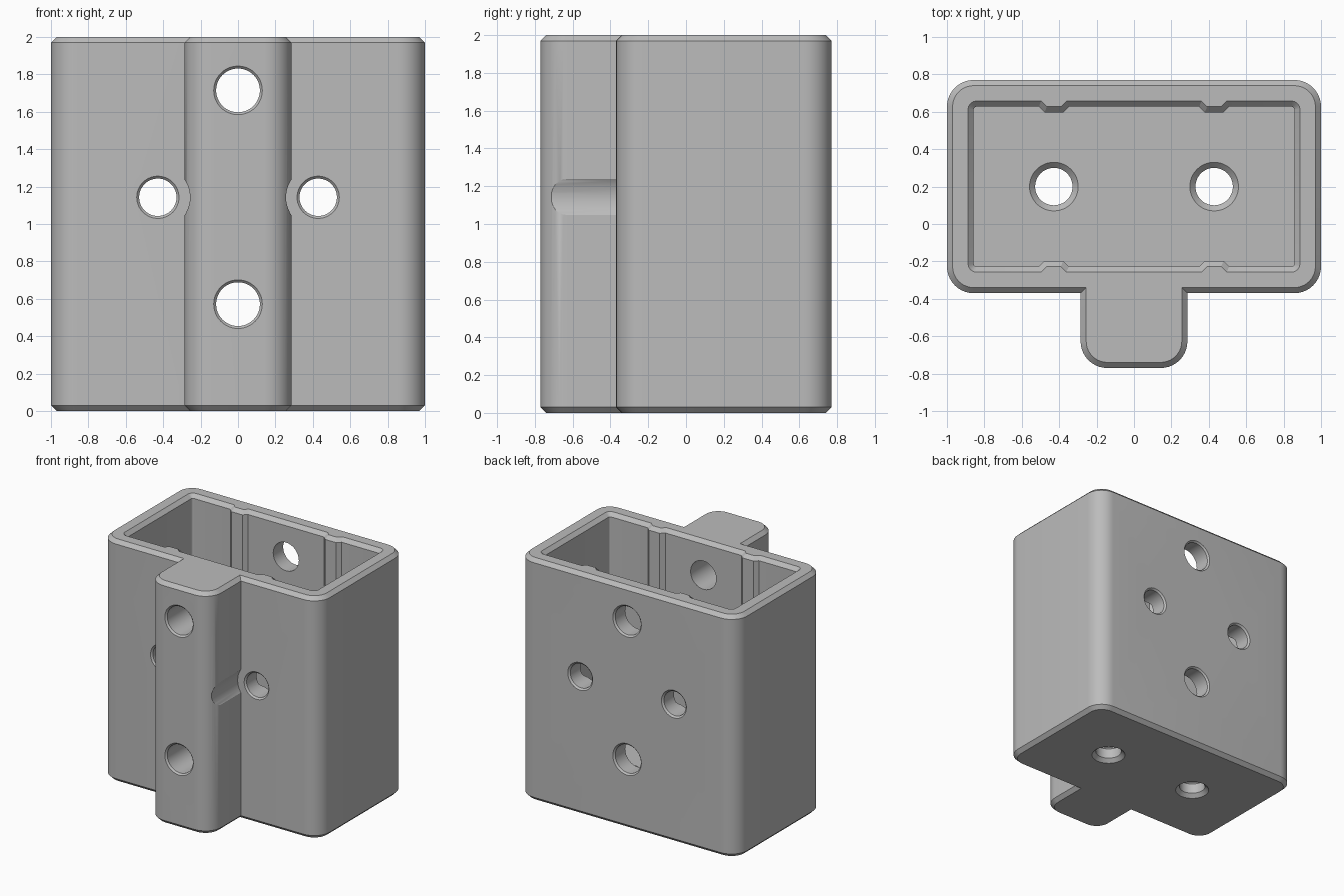
import bpy, bmesh, math
from mathutils import Vector

default = bpy.data.objects.get("Cube")
if default:
    bpy.data.objects.remove(default, do_unlink=True)

U = 1 / 7          # wall, floor and corner module
FRONT, BACK, TAB = -0.37, 0.77, -0.77
BEVEL = 0.03

grey = bpy.data.materials.new("plain grey")
grey.use_nodes = True
grey.diffuse_color = (0.5, 0.5, 0.5, 1)
grey.node_tree.nodes["Principled BSDF"].inputs["Base Color"].default_value = (0.5, 0.5, 0.5, 1)


def rounded(corners, steps=10):
    """Counter-clockwise outline from (x, y, radius) corners."""
    out = []
    for i, (x, y, r) in enumerate(corners):
        p = Vector((x, y))
        if r == 0:
            out.append(p)
            continue
        a = (Vector(corners[i - 1][:2]) - p).normalized()
        b = (Vector(corners[(i + 1) % len(corners)][:2]) - p).normalized()
        centre = p + (a + b) * r
        for k in range(steps + 1):
            t = math.pi / 2 * k / steps
            out.append(centre - b * r * math.cos(t) - a * r * math.sin(t))
    return out


def offset(points, d):
    """Move a counter-clockwise outline outward by d with mitred corners."""
    out = []
    for i, p in enumerate(points):
        e1 = (p - points[i - 1]).normalized()
        e2 = (points[(i + 1) % len(points)] - p).normalized()
        n1, n2 = Vector((e1.y, -e1.x)), Vector((e2.y, -e2.x))
        out.append(p + (n1 + n2) * d / (1 + n1.dot(n2)))
    return out


def loft(name, rings):
    """Closed solid through a stack of equal-length rings."""
    bm = bmesh.new()
    loops = [[bm.verts.new(p) for p in ring] for ring in rings]
    n = len(loops[0])
    for low, high in zip(loops, loops[1:]):
        for i in range(n):
            j = (i + 1) % n
            bm.faces.new((low[i], low[j], high[j], high[i]))
    bm.faces.new(loops[0][::-1])
    bm.faces.new(loops[-1])
    bmesh.ops.recalc_face_normals(bm, faces=bm.faces)
    mesh = bpy.data.meshes.new(name)
    bm.to_mesh(mesh)
    bm.free()
    mesh.materials.append(grey)
    obj = bpy.data.objects.new(name, mesh)
    bpy.context.collection.objects.link(obj)
    return obj


def prism(name, outline, levels):
    return loft(name, [[(p.x, p.y, z) for p in offset(outline, d)] for z, d in levels])


def drill(name, x, h, axis, stations, n=48):
    """Turned cutter along y or z from (position, radius) stations."""
    rings = []
    for s, r in stations:
        ring = []
        for k in range(n):
            t = 2 * math.pi * k / n
            u, v = x + r * math.cos(t), h + r * math.sin(t)
            ring.append((u, s, v) if axis == "y" else (u, v, s))
        rings.append(ring)
    return loft(name, rings)


# Housing: rounded box with a front rail, chamfered at top and bottom
half = [(2 * U, FRONT, 0), (1, FRONT, U), (1, BACK, U)]
outline = rounded([(-2 * U, TAB, U), (2 * U, TAB, U)] + half
                  + [(-x, y, r) for x, y, r in reversed(half)])
housing = prism("housing", outline,
                [(0, -BEVEL), (BEVEL, 0), (2 - BEVEL, 0), (2, -BEVEL)])

# Cavity: open-topped pocket with four shallow vertical ribs
wx, y0, y1 = 1 - U, FRONT + U, BACK - U


def ribs(y, inward):
    pts = []
    for c in (-3 * U, 3 * U):
        pts += [(c - 0.08, y, 0), (c - 0.05, y + inward, 0),
                (c + 0.05, y + inward, 0), (c + 0.08, y, 0)]
    return pts


pocket = rounded([(-wx, y0, 0.015)] + ribs(y0, 0.03) + [(wx, y0, 0.015), (wx, y1, 0.015)]
                 + ribs(y1, -0.03)[::-1] + [(-wx, y1, 0.015)], 4)
cutters = [prism("cavity_cutter", pocket,
                 [(U, 0), (2 - BEVEL, 0), (2, BEVEL), (2.1, BEVEL)])]

# Two large holes through the rail and both walls
for z in (4 * U, 12 * U):
    cutters.append(drill("rail_hole_cutter", 0, z, "y",
                         [(TAB - 0.05, 0.13), (TAB, 0.13), (TAB + 0.013, 0.117),
                          (BACK - 0.013, 0.117), (BACK, 0.13), (BACK + 0.05, 0.13)]))

for x in (-3 * U, 3 * U):
    # Side holes, with head clearance scooped from the rail
    cutters.append(drill("side_hole_cutter", x, 8 * U, "y",
                         [(TAB - 0.1, 0.172), (FRONT - 0.001, 0.172), (FRONT - 0.001, 0.114),
                          (FRONT + 0.013, 0.1), (BACK - 0.013, 0.1),
                          (BACK, 0.114), (BACK + 0.05, 0.114)]))
    # Floor holes, countersunk on both faces
    cutters.append(drill("floor_hole_cutter", x, 0.2, "z",
                         [(-0.05, 0.13), (0, 0.13), (0.03, 0.1),
                          (U - 0.03, 0.1), (U, 0.13), (U + 0.05, 0.13)]))

# Cut everything, then smooth the rounded surfaces
bpy.ops.object.select_all(action="DESELECT")
bpy.context.view_layer.objects.active = housing
housing.select_set(True)
for cutter in cutters:
    cutter.hide_render = True
    mod = housing.modifiers.new("cut", "BOOLEAN")
    mod.operation = "DIFFERENCE"
    mod.solver = "EXACT"
    mod.object = cutter
    bpy.ops.object.modifier_apply(modifier=mod.name)
for cutter in cutters:
    bpy.data.objects.remove(cutter, do_unlink=True)
bpy.ops.object.shade_smooth_by_angle(angle=math.radians(30))
